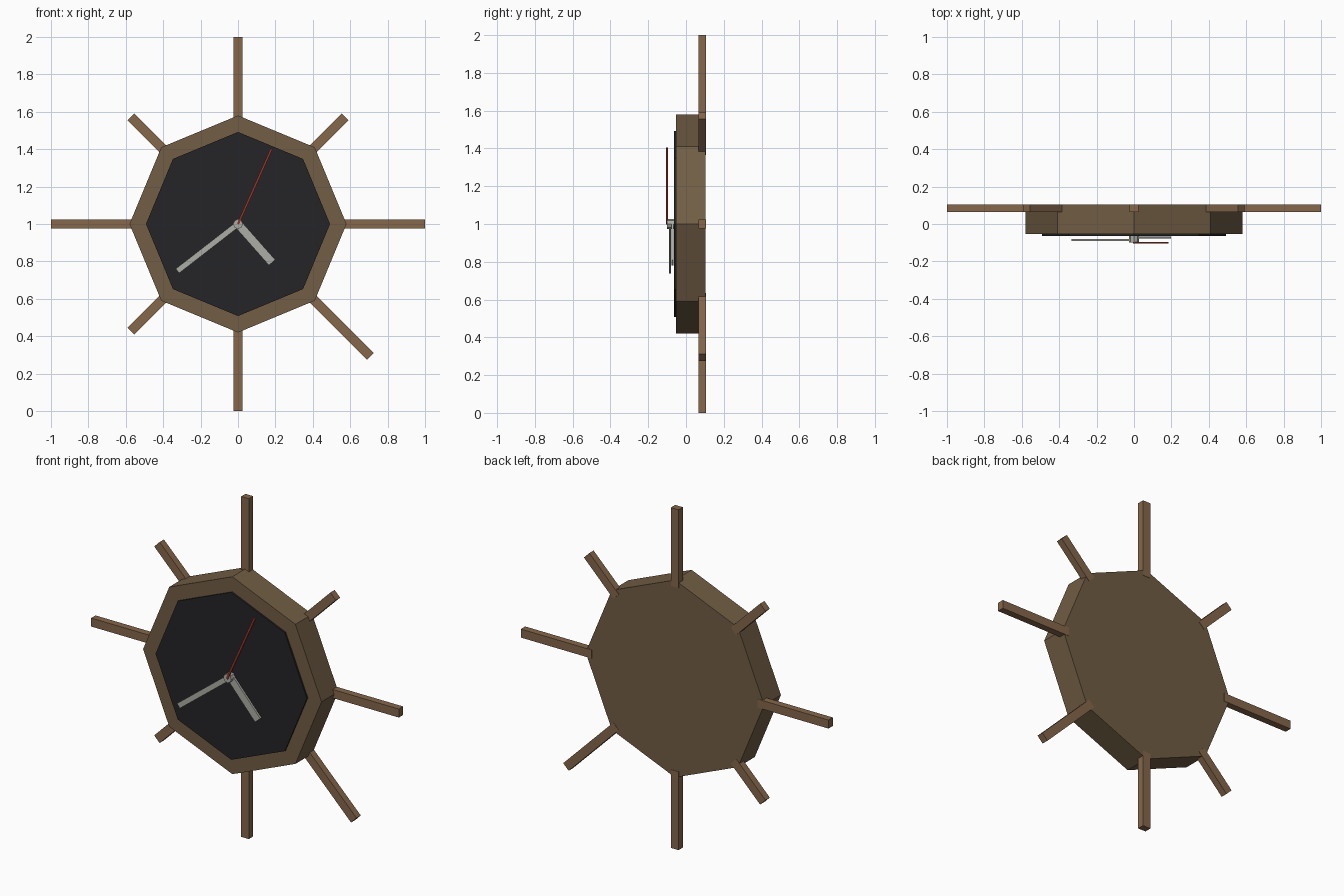
import bpy, bmesh
from math import sin, cos, radians, pi
from mathutils import Matrix, Vector

if "Cube" in bpy.data.objects:
    bpy.data.objects.remove(bpy.data.objects["Cube"])

CENTRE = Vector((0, 0, 1))


def material(name, rgb):
    m = bpy.data.materials.new(name)
    m.diffuse_color = (*rgb, 1)
    m.use_nodes = True
    m.node_tree.nodes["Principled BSDF"].inputs["Base Color"].default_value = m.diffuse_color
    return m


frame_wood = material("frame_wood", (0.165, 0.110, 0.058))
spoke_wood = material("spoke_wood", (0.235, 0.135, 0.070))
dark = material("dark_face", (0.018, 0.018, 0.020))
metal = material("pale_metal", (0.42, 0.42, 0.38))
red = material("red", (0.30, 0.035, 0.022))


def finish(bm, name, mat):
    mesh = bpy.data.meshes.new(name)
    bm.to_mesh(mesh)
    bm.free()
    mesh.materials.append(mat)
    obj = bpy.data.objects.new(name, mesh)
    bpy.context.collection.objects.link(obj)
    return obj


def disc(name, radius, y0, y1, mat, sides=8):
    """Flat-sided prism facing -y with a corner straight up."""
    bm = bmesh.new()
    bmesh.ops.create_cone(bm, cap_ends=True, segments=sides,
                          radius1=radius, radius2=radius, depth=y1 - y0)
    bm.transform(Matrix.Translation(CENTRE + Vector((0, (y0 + y1) / 2, 0)))
                 @ Matrix.Rotation(pi / 2, 4, 'X'))
    return finish(bm, name, mat)


def bar(name, angle, r0, r1, width, y0, y1, mat):
    """Radial bar; angle in degrees, counter-clockwise from +x seen from the front."""
    bm = bmesh.new()
    bmesh.ops.create_cube(bm, size=1)
    bm.transform(Matrix.Translation(CENTRE)
                 @ Matrix.Rotation(-radians(angle), 4, 'Y')
                 @ Matrix.Translation(((r0 + r1) / 2, (y0 + y1) / 2, 0))
                 @ Matrix.Diagonal((r1 - r0, y1 - y0, width, 1)))
    return finish(bm, name, mat)


# Octagonal case and dark dial
disc("case", 0.58, -0.053, 0.103, frame_wood)
disc("dial", 0.492, -0.063, -0.045, dark)

# Eight spokes on the back; three diagonal ones are short
for i in range(8):
    length = 0.81 if i in (1, 3, 5) else 1.0
    bar(f"spoke_{i + 1}", i * 45, 0.54, length, 0.05, 0.065, 0.105, spoke_wood)

# Hands stacked outward from the dial, and the centre hub
bar("hour_hand", -48.5, 0.0, 0.275, 0.045, -0.078, -0.066, metal)
bar("minute_hand", 217.8, 0.0, 0.41, 0.03, -0.091, -0.079, metal)
bar("second_hand", 66.0, 0.0, 0.44, 0.012, -0.105, -0.095, red)
disc("hub", 0.026, -0.1, -0.06, metal)
